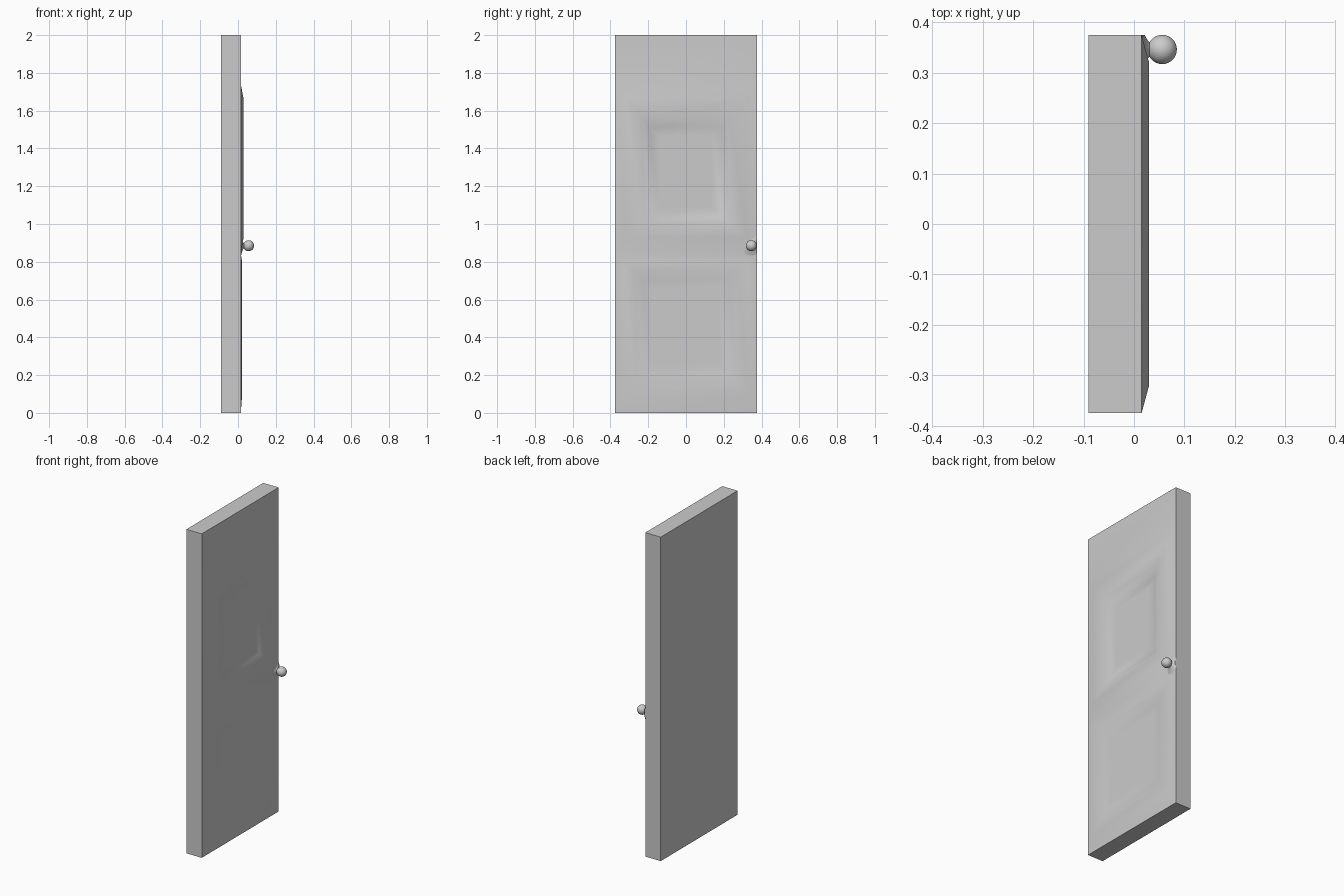
import bpy, bmesh, math
from mathutils import Matrix

if "Cube" in bpy.data.objects:
    bpy.data.objects.remove(bpy.data.objects["Cube"])

W = 0.375          # half width of the door
BACK, FACE = -0.09, 0.015


def finish(bm, name, angle):
    bmesh.ops.remove_doubles(bm, verts=bm.verts, dist=1e-5)
    bmesh.ops.recalc_face_normals(bm, faces=bm.faces)
    mesh = bpy.data.meshes.new(name)
    bm.to_mesh(mesh)
    bm.free()
    ob = bpy.data.objects.new(name, mesh)
    bpy.context.collection.objects.link(ob)
    bpy.context.view_layer.objects.active = ob
    ob.select_set(True)
    bpy.ops.object.shade_smooth_by_angle(angle=math.radians(angle))
    ob.select_set(False)
    return ob


def rect(bm, x, w, z0, z1):
    return [bm.verts.new((x, y, z)) for y, z in ((-w, z0), (w, z0), (w, z1), (-w, z1))]


def bridge(bm, a, b):
    for i in range(4):
        j = (i + 1) % 4
        bm.faces.new((a[i], a[j], b[j], b[i]))


def panel(bm, steps):
    """Nested rectangles (x, half width, z low, z high) from rim to centre."""
    loops = [rect(bm, *s) for s in steps]
    for a, b in zip(loops, loops[1:]):
        bridge(bm, a, b)
    bm.faces.new(loops[-1])


# Door leaf: slab sides and back, with two moulded panels on the +x face
bm = bmesh.new()
back = rect(bm, BACK, W, 0, 2)
front = [bm.verts.new((FACE, y, z)) for y, z in ((-W, 0), (W, 0), (W, 2), (-W, 2))]
bm.faces.new(back)
bridge(bm, back, front)
bm.faces.new(rect(bm, FACE, W, 1.74, 2))
panel(bm, [(FACE, W, 0.84, 1.74), (0.03, 0.32, 0.93, 1.66),
           (0.028, 0.23, 1.0, 1.56), (0.010, 0.19, 1.04, 1.51),
           (0.010, 0.14, 1.09, 1.46)])
panel(bm, [(FACE, W, 0, 0.84), (0.022, 0.33, 0.10, 0.80),
           (0.021, 0.27, 0.16, 0.75), (0.012, 0.22, 0.21, 0.70),
           (0.012, 0.18, 0.26, 0.65)])
finish(bm, "door_leaf", 40)

# Knob: round ball
KY, KZ = 0.346, 0.885
bm = bmesh.new()
bmesh.ops.create_uvsphere(bm, u_segments=32, v_segments=18, radius=0.029,
                          matrix=Matrix.Translation((0.056, KY, KZ)))
finish(bm, "door_knob", 40)

# Flared knob base, cut off flush with the door edge
bm = bmesh.new()
profile = [(0.055, 0.015), (0.036, 0.021), (0.018, 0.027), (0.011, 0.034), (0.011, 0.05)]
N = 24
rings = []
for r, x in profile:
    rings.append([bm.verts.new((x, min(W, KY + r * math.cos(2 * math.pi * i / N)),
                                KZ + r * math.sin(2 * math.pi * i / N))) for i in range(N)])
for a, b in zip(rings, rings[1:]):
    for i in range(N):
        j = (i + 1) % N
        bm.faces.new((a[i], a[j], b[j], b[i]))
finish(bm, "knob_base", 40)
